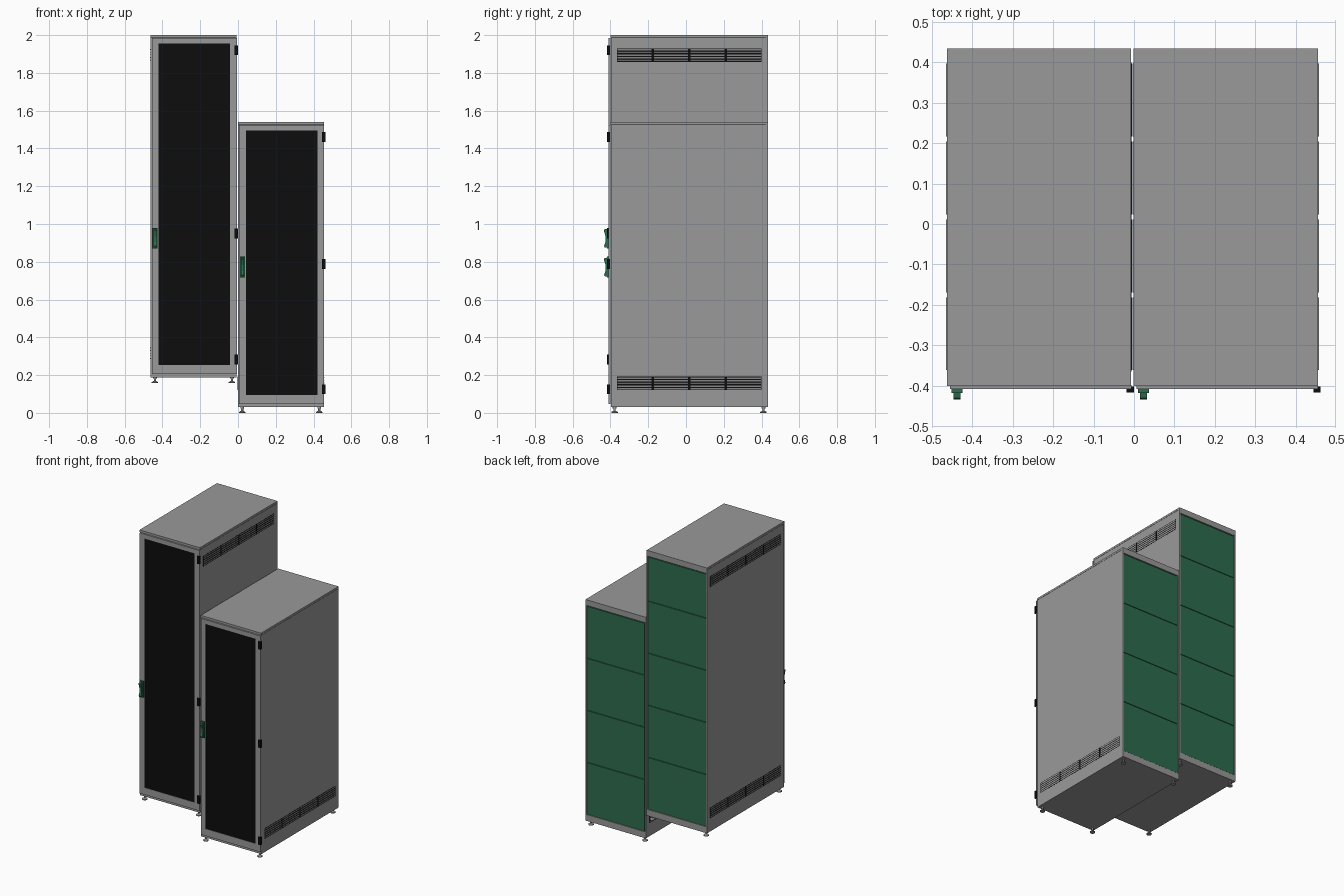
import bpy
import bmesh
from math import radians
from mathutils import Matrix, Vector

cube = bpy.data.objects.get("Cube")
if cube:
    bpy.data.objects.remove(cube)


def material(name, rgb):
    mat = bpy.data.materials.new(name)
    mat.use_nodes = True
    mat.diffuse_color = (*rgb, 1)
    mat.node_tree.nodes["Principled BSDF"].inputs["Base Color"].default_value = (*rgb, 1)
    return mat


GREY = material("grey steel", (0.32, 0.32, 0.32))
BLACK = material("black mesh", (0.004, 0.004, 0.004))
GREEN = material("green panel", (0.026, 0.15, 0.077))


def finish(name, bm, mat):
    bmesh.ops.recalc_face_normals(bm, faces=bm.faces)
    mesh = bpy.data.meshes.new(name)
    bm.to_mesh(mesh)
    bm.free()
    mesh.materials.append(mat)
    obj = bpy.data.objects.new(name, mesh)
    bpy.context.collection.objects.link(obj)
    return obj


def add_box(bm, xs, ys, zs, tilt=0):
    lo, hi = Vector((xs[0], ys[0], zs[0])), Vector((xs[1], ys[1], zs[1]))
    mat = (Matrix.Translation((lo + hi) / 2) @ Matrix.Rotation(tilt, 4, "Y")
           @ Matrix.Diagonal((*(hi - lo), 1)))
    bmesh.ops.create_cube(bm, size=1, matrix=mat)


def boxes(name, mat, *items):
    bm = bmesh.new()
    for item in items:
        add_box(bm, *item)
    return finish(name, bm, mat)


def add_cylinder(bm, radius, top_radius, x, y, z0, z1):
    bmesh.ops.create_cone(bm, cap_ends=True, segments=16, radius1=radius,
                          radius2=top_radius, depth=z1 - z0,
                          matrix=Matrix.Translation((x, y, (z0 + z1) / 2)))


def extrude_x(name, mat, profile, x0, x1):
    bm = bmesh.new()
    face = bm.faces.new([bm.verts.new((x0, y, z)) for y, z in profile])
    ext = bmesh.ops.extrude_face_region(bm, geom=[face])
    verts = [v for v in ext["geom"] if isinstance(v, bmesh.types.BMVert)]
    bmesh.ops.translate(bm, verts=verts, vec=(x1 - x0, 0, 0))
    return finish(name, bm, mat)


W, FRONT, BACK = 0.456, -0.398, 0.435
PANEL = 0.356


def ring(xs, ys, zs, side, bottom, top):
    """Four bars around a rectangular opening."""
    return [((xs[0], xs[0] + side), ys, zs), ((xs[1] - side, xs[1]), ys, zs),
            ((xs[0] + side, xs[1] - side), ys, (zs[0], zs[0] + bottom)),
            ((xs[0] + side, xs[1] - side), ys, (zs[1] - top, zs[1]))]


def vent(name, x, out, z):
    """Dark backing strip with tilted louvres in four bays."""
    y0, bay, gap = -0.365, 0.186, 0.007
    side = sorted((x - out * 0.004, x + out * 0.0005))
    boxes(name + "_backing", BLACK, (side, (y0, y0 + 4 * bay + 3 * gap), (z, z + 0.072)))
    slats = []
    for b in range(4):
        start = y0 + b * (bay + gap)
        for r in range(5):
            zc = z + 0.008 + r * 0.014
            slats.append((sorted((x - out * 0.001, x + out * 0.0015)),
                          (start + 0.003, start + bay - 0.003),
                          (zc - 0.004, zc + 0.004), radians(15) * out))
    boxes(name + "_louvres", GREY, *slats)


def cabinet(tag, x, bottom, top, vents):
    x1 = x + W
    # Body, top cover and plinth
    boxes(tag + "_body", GREY, ((x, x1), (FRONT, BACK - 0.012), (bottom, top - 0.015)))
    boxes(tag + "_cover_gap", BLACK,
          ((x + 0.001, x1 - 0.001), (FRONT + 0.001, BACK - 0.012), (top - 0.015, top - 0.013)))
    boxes(tag + "_top_cover", GREY, ((x, x1), (FRONT - 0.003, BACK), (top - 0.013, top)))

    # Rear frame and stacked blanking panels, short one on top when needed
    boxes(tag + "_rear_frame", GREY,
          *ring((x, x1), (BACK - 0.012, BACK), (bottom, top - 0.013), 0.008, 0.043, 0.026))
    z, limit, panels = bottom + 0.045, top - 0.041, []
    while z < limit - 0.05:
        end = min(z + PANEL, limit)
        panels.append(((x + 0.01, x1 - 0.01), (BACK - 0.013, BACK - 0.002), (z, end - 0.004)))
        z = end
    boxes(tag + "_rear_panels", GREEN, *panels)

    # Front door: frame with perforated sheet
    dx, dz = (x + 0.007, x1 + 0.001), (bottom + 0.018, top - 0.016)
    boxes(tag + "_door_frame", GREY,
          *ring(dx, (FRONT - 0.011, FRONT - 0.001), dz, 0.036, 0.048, 0.029))
    boxes(tag + "_door_mesh", BLACK,
          ((dx[0] + 0.036, dx[1] - 0.036), (FRONT - 0.009, FRONT - 0.003),
           (dz[0] + 0.048, dz[1] - 0.029)))

    # Hinges on the model's left edge
    hinges = []
    for zc in (bottom + 0.095, (bottom + top) / 2 + 0.003 - 0.147 * (tag == "tall"), top - 0.08):
        hinges.append(((x1 - 0.011, x1 + 0.004), (FRONT - 0.019, FRONT - 0.009),
                       (zc - 0.026, zc + 0.026)))
        hinges.append(((x1 + 0.001, x1 + 0.007), (FRONT - 0.019, FRONT - 0.004),
                       (zc - 0.026, zc + 0.026)))
    boxes(tag + "_hinges", BLACK, *hinges)

    # Swing handle: base plate and grip
    hz = 0.925 if tag == "tall" else 0.772
    face = FRONT - 0.011
    boxes(tag + "_handle_plate", GREEN,
          ((x + 0.011, x + 0.038), (face - 0.009, face + 0.001), (hz - 0.055, hz + 0.055)))
    grip = [(face - 0.008, hz + 0.05), (face - 0.022, hz + 0.048), (face - 0.026, hz + 0.04),
            (face - 0.017, hz + 0.01), (face - 0.017, hz - 0.02), (face - 0.025, hz - 0.042),
            (face - 0.02, hz - 0.05), (face - 0.008, hz - 0.05)]
    extrude_x(tag + "_handle_grip", GREEN, grip, x + 0.016, x + 0.033)

    # Side vents
    for out, sx, word in ((1, x1, "left"), (-1, x, "right")):
        for level in vents:
            z = top - 0.142 if level == "upper" else bottom + 0.09
            vent(f"{tag}_{word}_{level}_vent", sx, out, z)

    # Levelling feet
    bm = bmesh.new()
    for fx in (x + 0.023, x1 - 0.025):
        for fy in (-0.378, 0.41):
            base = bottom - 0.03
            add_cylinder(bm, 0.017, 0.017, fx, fy, base, base + 0.005)
            add_cylinder(bm, 0.017, 0.007, fx, fy, base + 0.005, base + 0.011)
            add_cylinder(bm, 0.006, 0.006, fx, fy, base + 0.01, bottom + 0.005)
            add_cylinder(bm, 0.01, 0.01, fx, fy, bottom - 0.006, bottom + 0.002)
    feet = finish(tag + "_feet", bm, GREY)
    bpy.ops.object.select_all(action="DESELECT")
    feet.select_set(True)
    bpy.context.view_layer.objects.active = feet
    bpy.ops.object.shade_smooth_by_angle(angle=radians(30))


cabinet("tall", -0.463, 0.188, 2.0, ("upper", "lower"))
cabinet("short", -0.001, 0.03, 1.54, ("lower",))
